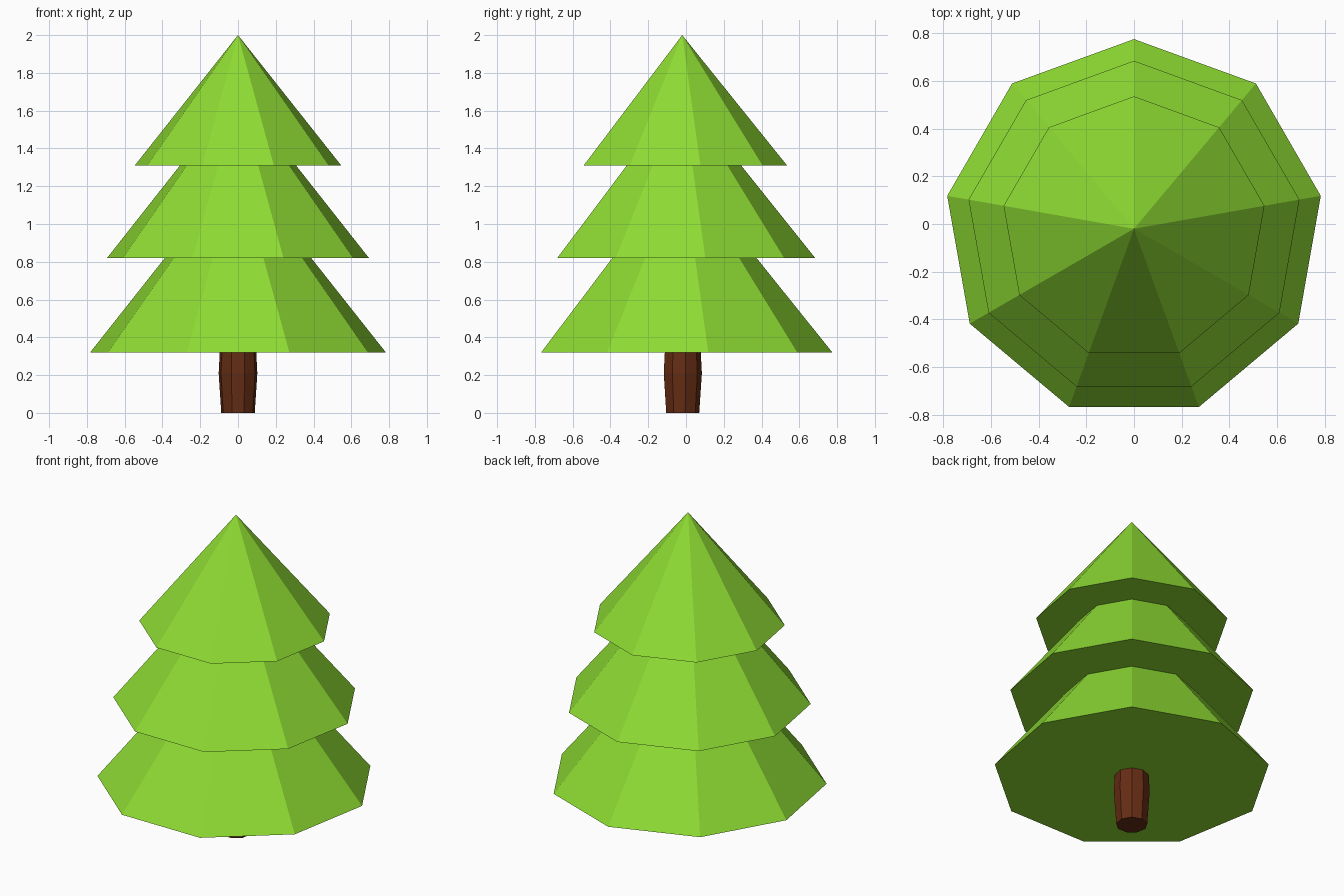
import bpy, bmesh
from math import sin, cos, tau

if "Cube" in bpy.data.objects:
    bpy.data.objects.remove(bpy.data.objects["Cube"])

SIDES = 9
CENTRE_Y = -0.02


def material(name, rgb):
    m = bpy.data.materials.new(name)
    m.diffuse_color = (*rgb, 1)
    m.use_nodes = True
    m.node_tree.nodes["Principled BSDF"].inputs["Base Color"].default_value = m.diffuse_color
    return m


def lathe(name, profile, mat):
    """Nine-sided closed solid from (radius, z) rings, bottom to top; radius 0 is a tip."""
    bm = bmesh.new()
    rings = []
    for r, z in profile:
        n = SIDES if r > 0 else 1
        rings.append([bm.verts.new((r * sin(tau * i / SIDES),
                                    CENTRE_Y + r * cos(tau * i / SIDES), z))
                      for i in range(n)])
    bm.faces.new(rings[0])
    for a, b in zip(rings, rings[1:]):
        for i in range(SIDES):
            j = (i + 1) % SIDES
            if len(b) == 1:
                bm.faces.new((a[i], a[j], b[0]))
            else:
                bm.faces.new((a[i], a[j], b[j], b[i]))
    if len(rings[-1]) > 1:
        bm.faces.new(rings[-1])
    bmesh.ops.recalc_face_normals(bm, faces=bm.faces)
    mesh = bpy.data.meshes.new(name)
    bm.to_mesh(mesh)
    bm.free()
    mesh.materials.append(mat)
    obj = bpy.data.objects.new(name, mesh)
    bpy.context.collection.objects.link(obj)
    return obj


green = material("foliage_green", (0.27, 0.71, 0.033))
brown = material("bark_brown", (0.13, 0.026, 0.007))

# Trunk, slightly bulging and sunk into the lowest tier
lathe("trunk", [(0.09, 0.0), (0.104, 0.21), (0.096, 0.36)], brown)

# Three overlapping foliage cones: radius, base height, tip height
tiers = [("lower", 0.795, 0.32, 1.31),
         ("middle", 0.704, 0.82, 1.70),
         ("upper", 0.555, 1.31, 2.0)]
for label, r, z0, z1 in tiers:
    lathe(label + "_foliage", [(r, z0), (0, z1)], green)
